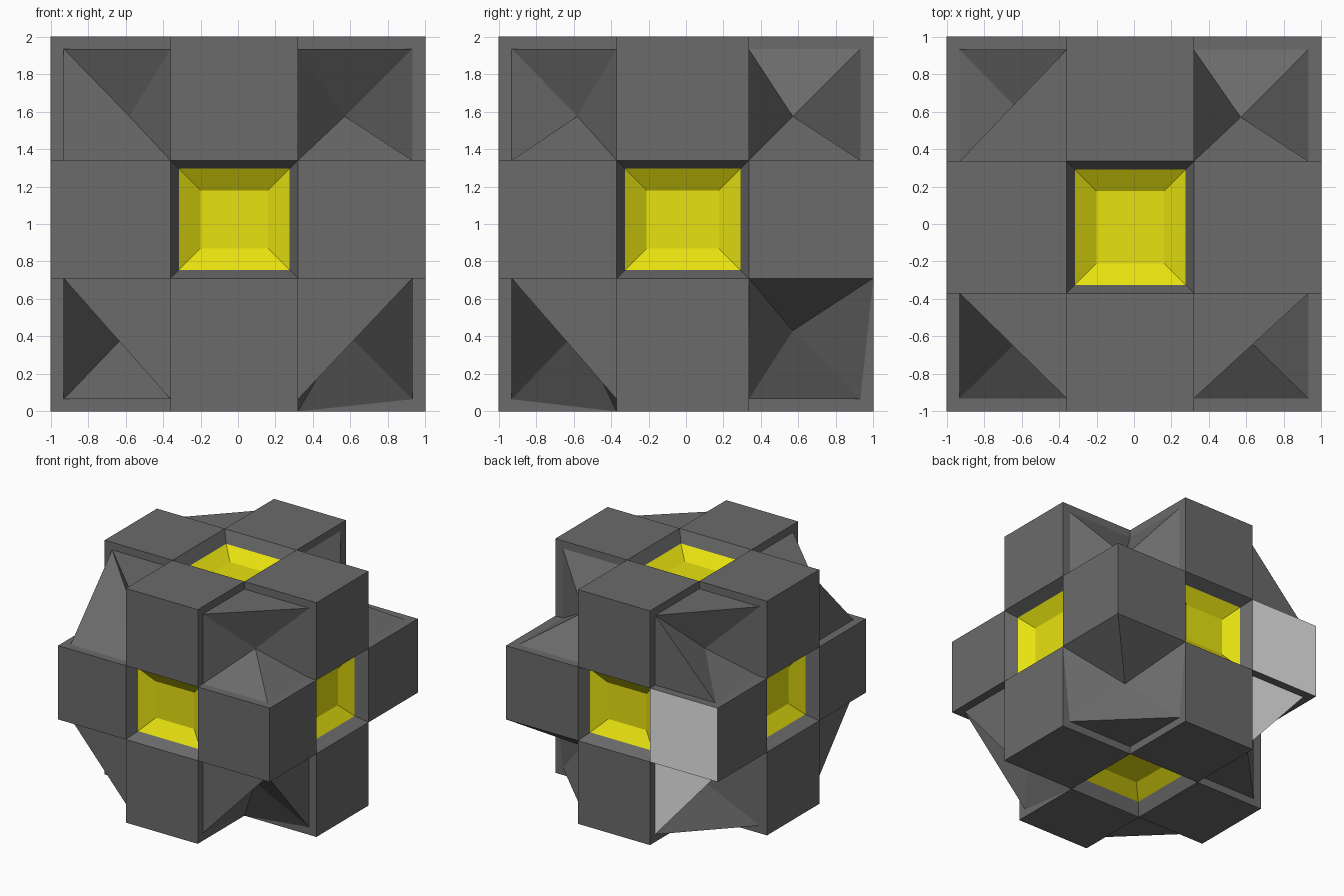
import bpy
from mathutils import Vector

cube = bpy.data.objects.get("Cube")
if cube:
    bpy.data.objects.remove(cube, do_unlink=True)


def make_material(name, rgb):
    mat = bpy.data.materials.new(name)
    mat.use_nodes = True
    mat.diffuse_color = (*rgb, 1)
    mat.node_tree.nodes["Principled BSDF"].inputs["Base Color"].default_value = (*rgb, 1)
    return mat


GREY = make_material("dark grey", (0.145, 0.145, 0.145))
YELLOW = make_material("yellow", (0.8, 0.76, 0.005))
LIGHT = make_material("light grey", (0.8, 0.8, 0.8))

# Outer limits, slot edges, inset rim and dimple depth along each axis
OUTER = ((-1, 1), (-1, 1), (0, 2))
SLOT = ((-0.36, 0.32), (-0.37, 0.335), (0.71, 1.34))
RIM = ((-0.93, 0.93), (-0.93, 0.93), (0.065, 1.935))
DIMPLE = ((-0.58, 0.57), (-0.58, 0.57), (0.43, 1.575))
AXIS = "xyz"
SIDE = (("right", "left"), ("front", "back"), ("bottom", "top"))


def build(name, faces, outward):
    """Faces are (points, material) pairs, each turned to suit outward."""
    verts, polys, mats, slots = [], [], [], []
    for points, mat in faces:
        points = [Vector(p) for p in points]
        normal = (points[1] - points[0]).cross(points[2] - points[0])
        direction = Vector(outward)
        if normal.dot(direction) < 0:
            points.reverse()
        if mat not in mats:
            mats.append(mat)
        polys.append(range(len(verts), len(verts) + len(points)))
        verts += points
        slots.append(mats.index(mat))
    mesh = bpy.data.meshes.new(name)
    mesh.from_pydata(verts, [], polys)
    for mat in mats:
        mesh.materials.append(mat)
    for poly, slot in zip(mesh.polygons, slots):
        poly.material_index = slot
    obj = bpy.data.objects.new(name, mesh)
    bpy.context.collection.objects.link(obj)


def edge_block(name, limits):
    """A cuboid between the given limits on the three axes."""
    low, high = zip(*limits)
    bpy.ops.mesh.primitive_cube_add(size=1)
    obj = bpy.context.object
    obj.name = name
    for v in obj.data.vertices:
        v.co = [low[i] if v.co[i] < 0 else high[i] for i in range(3)]
    obj.data.materials.append(GREY)
    return obj


# Twelve blocks, one on each edge of the overall cube
for axis in range(3):
    a, b = [i for i in range(3) if i != axis]
    for i in (0, 1):
        for j in (0, 1):
            limits = [SLOT[axis]] * 3
            for k, side in ((a, i), (b, j)):
                limits[k] = sorted((SLOT[k][side], OUTER[k][side]))
            block = edge_block(f"{SIDE[a][i]}_{SIDE[b][j]}_block", limits)
            # One upright block has a pale back face
            if axis == 2 and (i, j) == (0, 1):
                block.data.materials.append(LIGHT)
                for poly in block.data.polygons:
                    if all(block.data.vertices[v].co.y > 0.9 for v in poly.vertices):
                        poly.material_index = 1


# Six stepped yellow pits, one in the middle of each side
def pit_ring(axis, side, inset, depth):
    a, b = [i for i in range(3) if i != axis]
    ring = []
    for i, j in ((0, 0), (1, 0), (1, 1), (0, 1)):
        p = [0, 0, 0]
        p[axis] = OUTER[axis][side] + (-depth if side else depth)
        p[a] = SLOT[a][i] + (-inset if i else inset)
        p[b] = SLOT[b][j] + (-inset if j else inset)
        ring.append(p)
    return ring


for axis in range(3):
    for side in (0, 1):
        rings = [pit_ring(axis, side, *step) for step in ((0, 0), (0.045, 0.1), (0.16, 0.18))]
        faces = [(rings[2], YELLOW)]
        for upper, lower, mat in ((rings[0], rings[1], GREY), (rings[1], rings[2], YELLOW)):
            for k in range(4):
                n = (k + 1) % 4
                faces.append(((upper[k], upper[n], lower[n], lower[k]), mat))
        outward = [0, 0, 0]
        outward[axis] = 1 if side else -1
        build(f"{SIDE[axis][side]}_pit", faces, outward)

# Corner rim points are masks: 1 lies on the outer rim, 0 on the slot edge
RING = ("110", "010", "011", "001", "101", "100")
# Rim points bridged by a flat triangle, keyed by corner side
CAPPED = {
    (1, 0, 1): ("001",),
    (0, 0, 1): ("001", "100"),
    (0, 1, 1): ("001", "010"),
    (0, 0, 0): ("001", "010", "100"),
    (1, 0, 0): ("010", "100"),
    (1, 1, 0): ("001",),
    (0, 1, 0): ("001", "010"),
}
# Rim points that reach the full outer limit
STRETCHED = {(1, 0, 0): ("001",), (1, 1, 0): ("110", "010", "100")}


def rim_point(corner, mask):
    outer = OUTER if mask in STRETCHED.get(corner, ()) else RIM
    return [(outer if mask[i] == "1" else SLOT)[i][corner[i]] for i in range(3)]


# Eight faceted corners, each a fan of triangles around a raised point
for corner in [(i, j, k) for i in (0, 1) for j in (0, 1) for k in (0, 1)]:
    capped = CAPPED.get(corner, ())
    faces = []
    for k, mask in enumerate(RING):
        if mask in capped:
            pale = corner == (0, 1, 0) and mask == "010"
            triangle = [rim_point(corner, RING[(k + d) % 6]) for d in (-1, 0, 1)]
            faces.append((triangle, LIGHT if pale else GREY))
    tip = [DIMPLE[i][corner[i]] for i in range(3)]
    loop = [rim_point(corner, mask) for mask in RING if mask not in capped]
    for k, point in enumerate(loop):
        faces.append(((tip, loop[k - 1], point), GREY))
    name = "_".join(SIDE[i][corner[i]] for i in range(3)) + "_corner"
    build(name, faces, [1 if side else -1 for side in corner])
